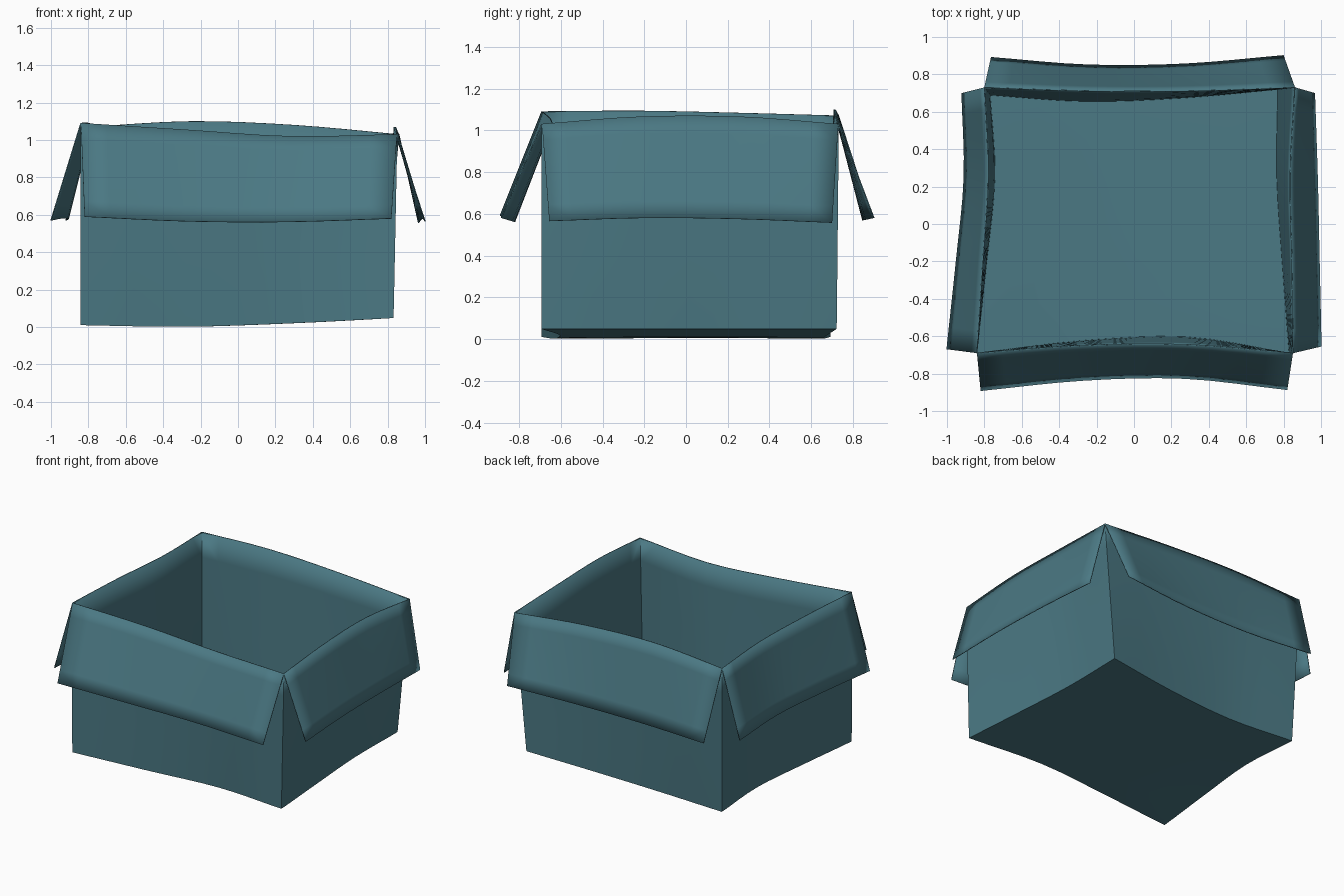
import bpy, bmesh
from mathutils import Vector

if "Cube" in bpy.data.objects:
    bpy.data.objects.remove(bpy.data.objects["Cube"])

N, M = 12, 6   # segments along an edge / across a panel

mat = bpy.data.materials.new("teal_card")
mat.diffuse_color = (0.07, 0.19, 0.23, 1)
mat.use_nodes = True
mat.node_tree.nodes["Principled BSDF"].inputs["Base Color"].default_value = mat.diffuse_color


def curve(pts):
    """Smooth, evenly sampled curve through a few points."""
    p = [Vector(q) for q in pts]
    p = [2 * p[0] - p[1]] + p + [2 * p[-1] - p[-2]]
    out, segs = [], len(pts) - 1
    for i in range(N + 1):
        u = i / N * segs
        k = min(int(u), segs - 1)
        t = u - k
        a, b, c, d = p[k:k + 4]
        out.append(0.5 * (2 * b + (c - a) * t + (2 * a - 5 * b + 4 * c - d) * t * t
                          + (3 * b - a - 3 * c + d) * t ** 3))
    return out


def ruled(a, b, rows=M):
    return [[p.lerp(q, j / rows) for p, q in zip(a, b)] for j in range(rows + 1)]


def coons(f, b, l, r):
    """Patch bounded by four curves (front/back along x, left/right along y)."""
    g = []
    for j in range(N + 1):
        v, row = j / N, []
        for i in range(N + 1):
            u = i / N
            row.append(f[i].lerp(b[i], v) + l[j].lerp(r[j], u)
                       - f[0].lerp(f[-1], u).lerp(b[0].lerp(b[-1], u), v))
        g.append(row)
    return g


def build(name, grids):
    bm = bmesh.new()
    for g in grids:
        vs = [[bm.verts.new(p) for p in row] for row in g]
        for r0, r1 in zip(vs, vs[1:]):
            for i in range(len(r0) - 1):
                bm.faces.new((r0[i], r0[i + 1], r1[i + 1], r1[i]))
    bmesh.ops.remove_doubles(bm, verts=bm.verts, dist=0.0005)
    bmesh.ops.recalc_face_normals(bm, faces=bm.faces)
    me = bpy.data.meshes.new(name)
    bm.to_mesh(me)
    bm.free()
    ob = bpy.data.objects.new(name, me)
    bpy.context.collection.objects.link(ob)
    me.materials.append(mat)
    s = ob.modifiers.new("card", 'SOLIDIFY')
    s.thickness, s.offset = 0.006, 0
    bpy.ops.object.select_all(action='DESELECT')
    bpy.context.view_layer.objects.active = ob
    ob.select_set(True)
    bpy.ops.object.shade_smooth_by_angle()


# Rim corners and floor corners
FL, FR, BL, BR = (-.84, -.69, 1.09), (.85, -.69, 1.03), (-.80, .73, 1.07), (.86, .73, 1.03)
fl, fr, bl, br = (-.84, -.69, .012), (.83, -.69, .05), (-.77, .69, .012), (.77, .72, .05)

# Bowed rim edges
rim = {
    "front": curve([FL, (-.28, -.65, 1.055), (.28, -.645, 1.02), FR]),
    "back": curve([BL, (-.25, .712, 1.10), (.30, .712, 1.08), BR]),
    "left": curve([FL, (-.81, -.22, 1.093), (-.78, .26, 1.083), BL]),
    "right": curve([FR, (.845, -.22, 1.065), (.835, .26, 1.065), BR]),
}
# Bowed floor edges
base = {
    "front": curve([fl, (-.28, -.625, .004), (.28, -.605, .022), fr]),
    "back": curve([bl, (-.26, .657, .005), (.26, .675, .022), br]),
    "left": curve([fl, (-.79, -.22, .016), (-.745, .25, .016), bl]),
    "right": curve([fr, (.795, -.22, .05), (.765, .25, .05), br]),
}
# Free lower edges of the folded-out flaps
hem = {
    "front": curve([(-.82, -.89, .59), (-.27, -.835, .565), (.27, -.825, .562), (.82, -.885, .58)]),
    "back": curve([(-.765, .89, .58), (-.25, .85, .57), (.27, .855, .57), (.80, .90, .58)]),
    "left": curve([(-1.0, -.67, .57), (-.95, -.20, .58), (-.908, .25, .58), (-.92, .70, .57)]),
    "right": curve([(1.0, -.655, .565), (.99, -.20, .58), (.98, .25, .575), (.965, .70, .557)]),
}

# Box: four walls and a floor
build("box_body", [ruled(rim[k], base[k]) for k in rim]
      + [coons(base["front"], base["back"], base["left"], base["right"])])

# Four flaps hanging from the rim
for k in rim:
    build(k + "_flap", [ruled(rim[k], hem[k])])
